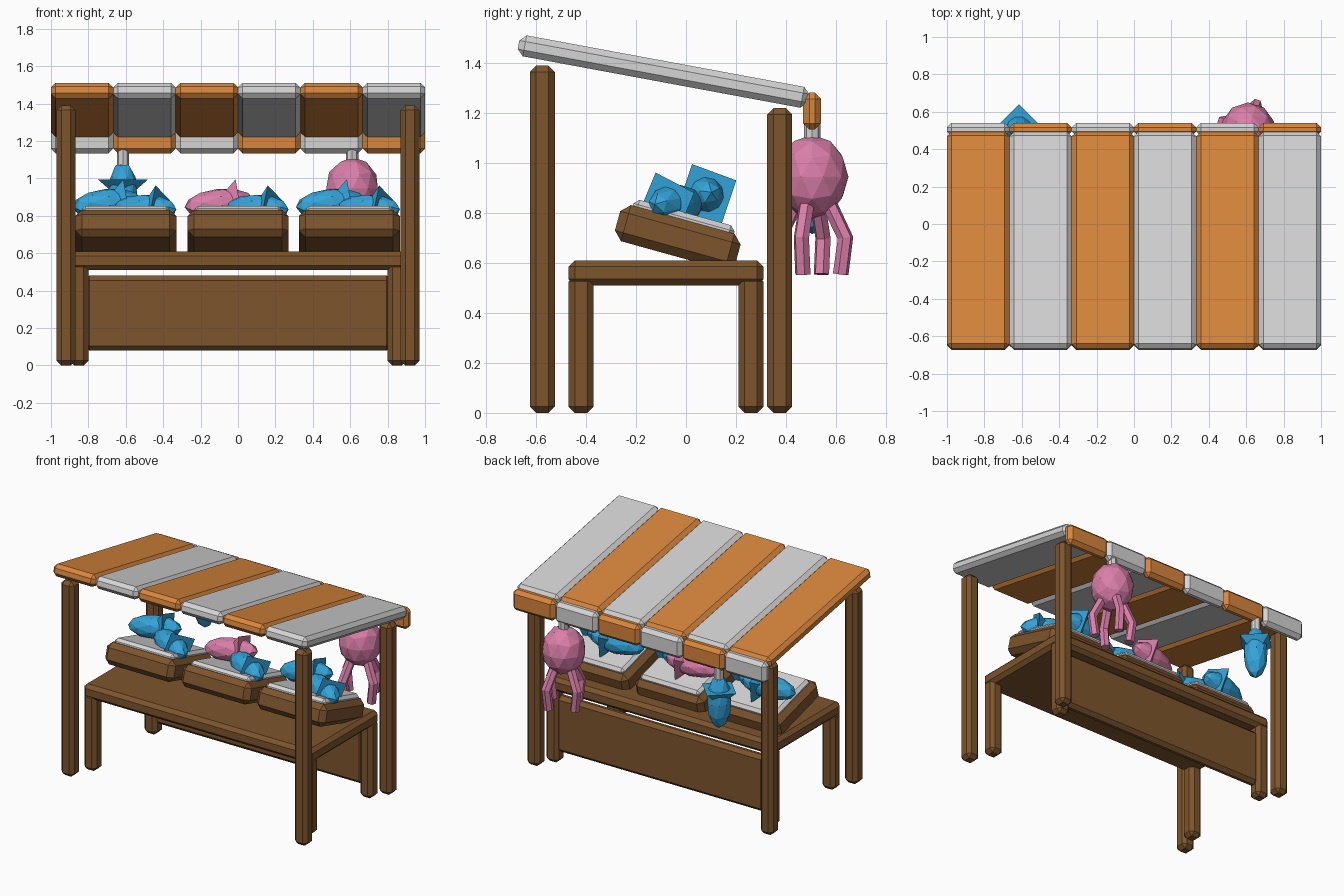
import bpy, bmesh, math
from mathutils import Matrix, Vector

cube = bpy.data.objects.get("Cube")
if cube:
    bpy.data.objects.remove(cube)


def material(name, rgb):
    m = bpy.data.materials.new(name)
    m.use_nodes = True
    m.diffuse_color = (*rgb, 1)
    for node in m.node_tree.nodes:
        if node.type == 'BSDF_PRINCIPLED':
            node.inputs["Base Color"].default_value = (*rgb, 1)
            node.inputs["Roughness"].default_value = 0.8
    return m


WOOD = material("brown wood", (0.205, 0.09, 0.026))
ORANGE = material("orange cloth", (0.69, 0.24, 0.045))
WHITE = material("off white", (0.66, 0.66, 0.66))
BLUE = material("blue fish", (0.033, 0.37, 0.70))
PINK = material("pink seafood", (0.71, 0.21, 0.40))


def add(name, data, mat, matrix=None):
    ob = bpy.data.objects.new(name, data)
    bpy.context.collection.objects.link(ob)
    data.materials.append(mat)
    if matrix is not None:
        ob.matrix_world = matrix
    return ob


def from_bmesh(name, bm, mat, matrix=None):
    me = bpy.data.meshes.new(name)
    bm.to_mesh(me)
    bm.free()
    return add(name, me, mat, matrix)


def box(name, centre, size, mat, tilt=0, bevel=0.025):
    """Chamfered block, tilted about the x axis."""
    bm = bmesh.new()
    bmesh.ops.create_cube(bm, size=1, matrix=Matrix.Diagonal((*size, 1)))
    place = Matrix.Translation(centre) @ Matrix.Rotation(math.radians(tilt), 4, 'X')
    ob = from_bmesh(name, bm, mat, place)
    mod = ob.modifiers.new("chamfer", 'BEVEL')
    mod.width = bevel
    mod.segments = 1
    return ob


def fish(name, centre, direction, roll, mat):
    """Faceted body with a four-cornered fin collar near its upper end."""
    bm = bmesh.new()
    bmesh.ops.create_icosphere(bm, subdivisions=2, radius=1,
                               matrix=Matrix.Diagonal((0.08, 0.08, 0.19, 1)))
    bmesh.ops.create_cone(bm, segments=4, radius1=0.02, radius2=0.135, depth=0.1,
                          cap_ends=True, matrix=Matrix.Translation((0, 0, 0.04)))
    turn = Vector(direction).to_track_quat('Z', 'Y').to_matrix().to_4x4()
    place = Matrix.Translation(centre) @ turn @ Matrix.Rotation(math.radians(roll), 4, 'Z')
    return from_bmesh(name, bm, mat, place)


# Posts and table legs, mirrored left and right
for side, s in (("right", -1), ("left", 1)):
    box(f"front_post_{side}", (s * 0.92, -0.575, 0.695), (0.1, 0.1, 1.39), WOOD)
    box(f"back_post_{side}", (s * 0.92, 0.375, 0.61), (0.1, 0.1, 1.22), WOOD)
    for place, y in (("front", -0.42), ("back", 0.26)):
        box(f"{place}_leg_{side}", (s * 0.85, y, 0.275), (0.1, 0.1, 0.55), WOOD)

# Table top and back panel
box("table_top", (0, -0.08, 0.56), (1.8, 0.78, 0.1), WOOD)
box("back_panel", (0, 0.26, 0.28), (1.64, 0.07, 0.4), WOOD)

# Striped awning with a valance in alternate colours
for i in range(6):
    x = -1 + (i + 0.5) / 3
    roof, flap = (ORANGE, WHITE) if i % 2 == 0 else (WHITE, ORANGE)
    box(f"awning_stripe_{i + 1}", (x, -0.09, 1.366), (1 / 3, 1.18, 0.085), roof, tilt=-10.5)
    box(f"valance_{i + 1}", (x, 0.505, 1.208), (1 / 3, 0.072, 0.148), flap)

# Tilted crates, ice and the catch on display
TILT = -15.5
for i, x in enumerate((-0.6, 0, 0.595)):
    box(f"crate_{i + 1}", (x, -0.033, 0.702), (0.54, 0.5, 0.15), WOOD, TILT, 0.035)
    box(f"ice_{i + 1}", (x, -0.012, 0.768), (0.47, 0.42, 0.07), WHITE, TILT, 0.02)
    fish(f"rear_fish_{i + 1}", (x - 0.1, 0.065, 0.865), (1, 0.2, 0.1), 25,
         PINK if i == 1 else BLUE)
    fish(f"front_fish_{i + 1}", (x + 0.1, -0.04, 0.835), (1, -0.5, 0), 20, BLUE)

# Hooks under the valance
for name, x in (("fish_hook", -0.615), ("octopus_hook", 0.61)):
    bm = bmesh.new()
    bmesh.ops.create_cone(bm, segments=8, radius1=0.033, radius2=0.033, depth=0.1,
                          cap_ends=True)
    from_bmesh(name, bm, WHITE, Matrix.Translation((x, 0.505, 1.11)))

# Hanging fish
fish("hanging_fish", (-0.615, 0.505, 0.905), (0, 0, 1), 0, BLUE)

# Hanging octopus
bm = bmesh.new()
bmesh.ops.create_icosphere(bm, subdivisions=2, radius=1,
                           matrix=Matrix.Diagonal((0.145, 0.145, 0.168, 1)))
from_bmesh("octopus_head", bm, PINK, Matrix.Translation((0.61, 0.505, 0.945)))

# Bent tentacle, repeated around the head
curve = bpy.data.curves.new("tentacle_path", 'CURVE')
curve.dimensions = '3D'
curve.bevel_depth = 0.032
curve.bevel_resolution = 1
curve.use_fill_caps = True
path = ((0.06, 0.86), (0.14, 0.70), (0.12, 0.555))
spline = curve.splines.new('POLY')
spline.use_smooth = False
spline.points.add(len(path) - 1)
for point, (r, z) in zip(spline.points, path):
    point.co = (r, 0, z, 1)
guide = bpy.data.objects.new("tentacle_path", curve)
bpy.context.collection.objects.link(guide)
bpy.context.view_layer.update()
graph = bpy.context.evaluated_depsgraph_get()
tube = bpy.data.meshes.new_from_object(guide.evaluated_get(graph))
bpy.data.objects.remove(guide)
for i in range(4):
    turn = Matrix.Rotation(math.radians(72 + 90 * i), 4, 'Z')
    add(f"tentacle_{i + 1}", tube.copy(), PINK, Matrix.Translation((0.61, 0.505, 0)) @ turn)
